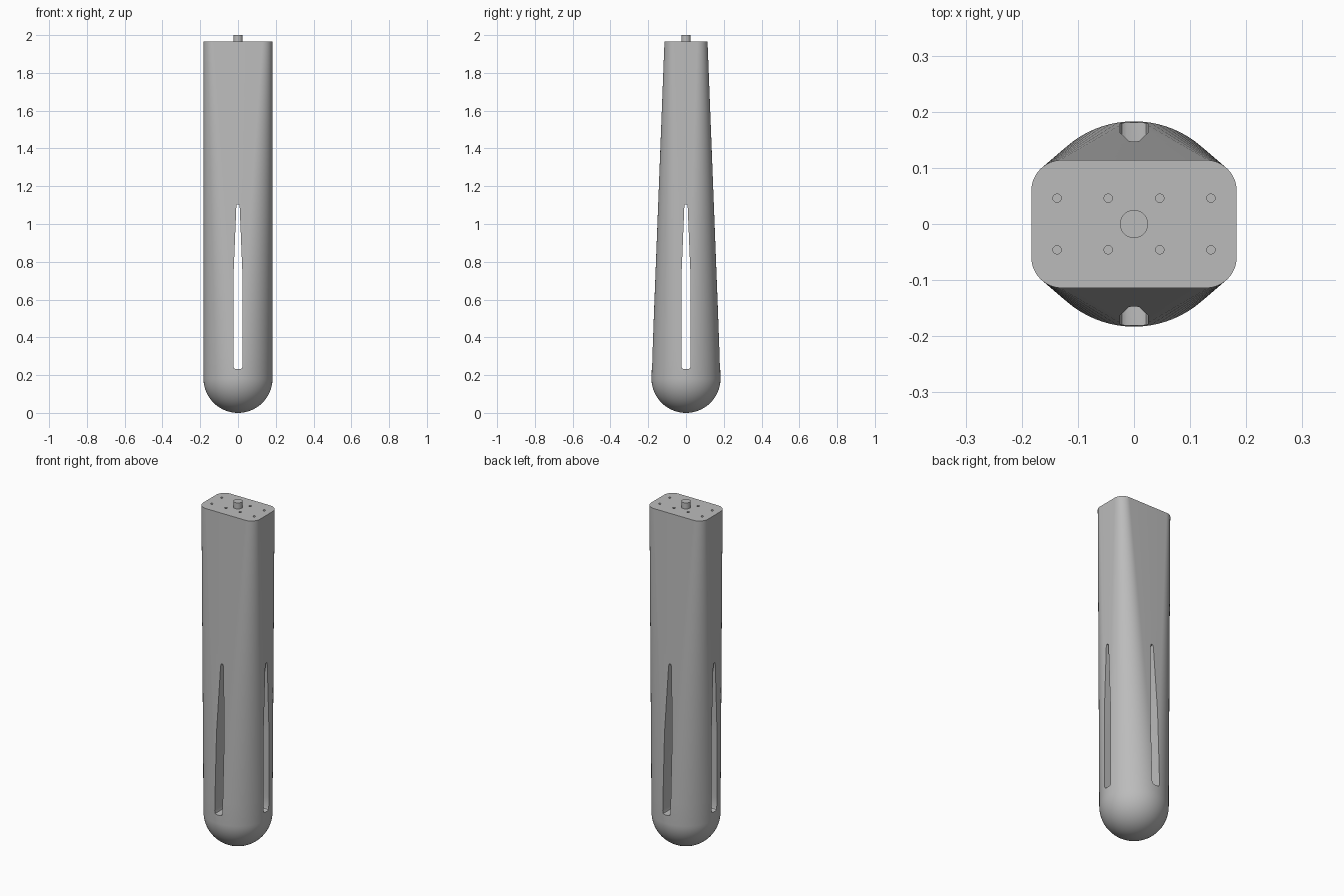
import bpy, bmesh
from math import sin, cos, pi

cube = bpy.data.objects.get("Cube")
if cube:
    bpy.data.objects.remove(cube)

R, HALF_DEPTH, CORNER, TOP = 0.183, 0.114, 0.055, 1.965
STEPS, DOME_RINGS, SHAFT_RINGS = 20, 20, 14

grey = bpy.data.materials.new("plain grey")
grey.use_nodes = True
grey.diffuse_color = (0.5, 0.5, 0.5, 1)
grey.node_tree.nodes["Principled BSDF"].inputs["Base Color"].default_value = (0.5, 0.5, 0.5, 1)


def finish(bm, name):
    bmesh.ops.remove_doubles(bm, verts=bm.verts, dist=1e-5)
    bmesh.ops.recalc_face_normals(bm, faces=bm.faces)
    mesh = bpy.data.meshes.new(name)
    bm.to_mesh(mesh)
    bm.free()
    mesh.materials.append(grey)
    obj = bpy.data.objects.new(name, mesh)
    bpy.context.collection.objects.link(obj)
    return obj


def cylinder(bm, x, y, z0, z1, r, sides):
    geom = bmesh.ops.create_cone(bm, cap_ends=True, segments=sides, radius1=r, radius2=r, depth=z1 - z0)
    bmesh.ops.translate(bm, verts=geom["verts"], vec=(x, y, (z0 + z1) / 2))


def cut(target, cutter):
    cutter.hide_render = True
    mod = target.modifiers.new(cutter.name, "BOOLEAN")
    mod.object, mod.operation, mod.solver = cutter, "DIFFERENCE", "EXACT"
    bpy.ops.object.select_all(action="DESELECT")
    bpy.context.view_layer.objects.active = target
    target.select_set(True)
    bpy.ops.object.modifier_apply(modifier=mod.name)
    bpy.data.objects.remove(cutter)


# Body: round dome at the foot, lofted to a rounded rectangle at the top
circle, rect = [], []
for quarter in range(4):
    sx = 1 if quarter in (0, 3) else -1
    sy = 1 if quarter < 2 else -1
    for i in range(STEPS + 1):
        a = (quarter + i / STEPS) * pi / 2
        circle.append((R * cos(a), R * sin(a)))
        rect.append((sx * (R - CORNER) + CORNER * cos(a),
                     sy * (HALF_DEPTH - CORNER) + CORNER * sin(a)))
levels = []
for i in range(DOME_RINGS):
    t = i / DOME_RINGS * pi / 2
    levels.append([(x * sin(t), y * sin(t), R - R * cos(t)) for x, y in circle])
for i in range(SHAFT_RINGS + 1):
    t = i / SHAFT_RINGS
    levels.append([(c[0] + (p[0] - c[0]) * t, c[1] + (p[1] - c[1]) * t, R + (TOP - R) * t)
                   for c, p in zip(circle, rect)])
bm = bmesh.new()
rings = [[bm.verts.new(co) for co in level] for level in levels]
for low, high in zip(rings, rings[1:]):
    for i in range(len(low)):
        j = (i + 1) % len(low)
        bm.faces.new((low[i], low[j], high[j], high[i]))
bm.faces.new(rings[-1])
bmesh.ops.dissolve_degenerate(bm, dist=1e-6, edges=bm.edges)
body = finish(bm, "body")

# Tapered slots running right through, front to back and side to side
half = [(0.013, 0.232), (0.021, 0.236), (0.025, 0.248), (0.025, 0.7),
        (0.009, 1.09), (0.006, 1.102)]
outline = half + [(-u, z) for u, z in reversed(half)]
for name, across in (("front_slot", False), ("side_slot", True)):
    bm = bmesh.new()
    ends = [[bm.verts.new((d, u, z) if across else (u, d, z)) for u, z in outline] for d in (-0.3, 0.3)]
    n = len(outline)
    for i in range(n):
        j = (i + 1) % n
        bm.faces.new((ends[0][i], ends[0][j], ends[1][j], ends[1][i]))
    for end in ends:
        bm.faces.new(end)
    cut(body, finish(bm, name))

# Small holes in the top face
bm = bmesh.new()
for x in (-0.137, -0.046, 0.046, 0.137):
    for y in (-0.046, 0.046):
        cylinder(bm, x, y, TOP - 0.06, TOP + 0.02, 0.0075, 16)
cut(body, finish(bm, "top_holes"))

# Central peg
bm = bmesh.new()
cylinder(bm, 0, 0, TOP - 0.01, 2.0, 0.025, 40)
peg = finish(bm, "peg")

for obj in (body, peg):
    bpy.ops.object.select_all(action="DESELECT")
    bpy.context.view_layer.objects.active = obj
    obj.select_set(True)
    bpy.ops.object.shade_smooth_by_angle(angle=0.5)
